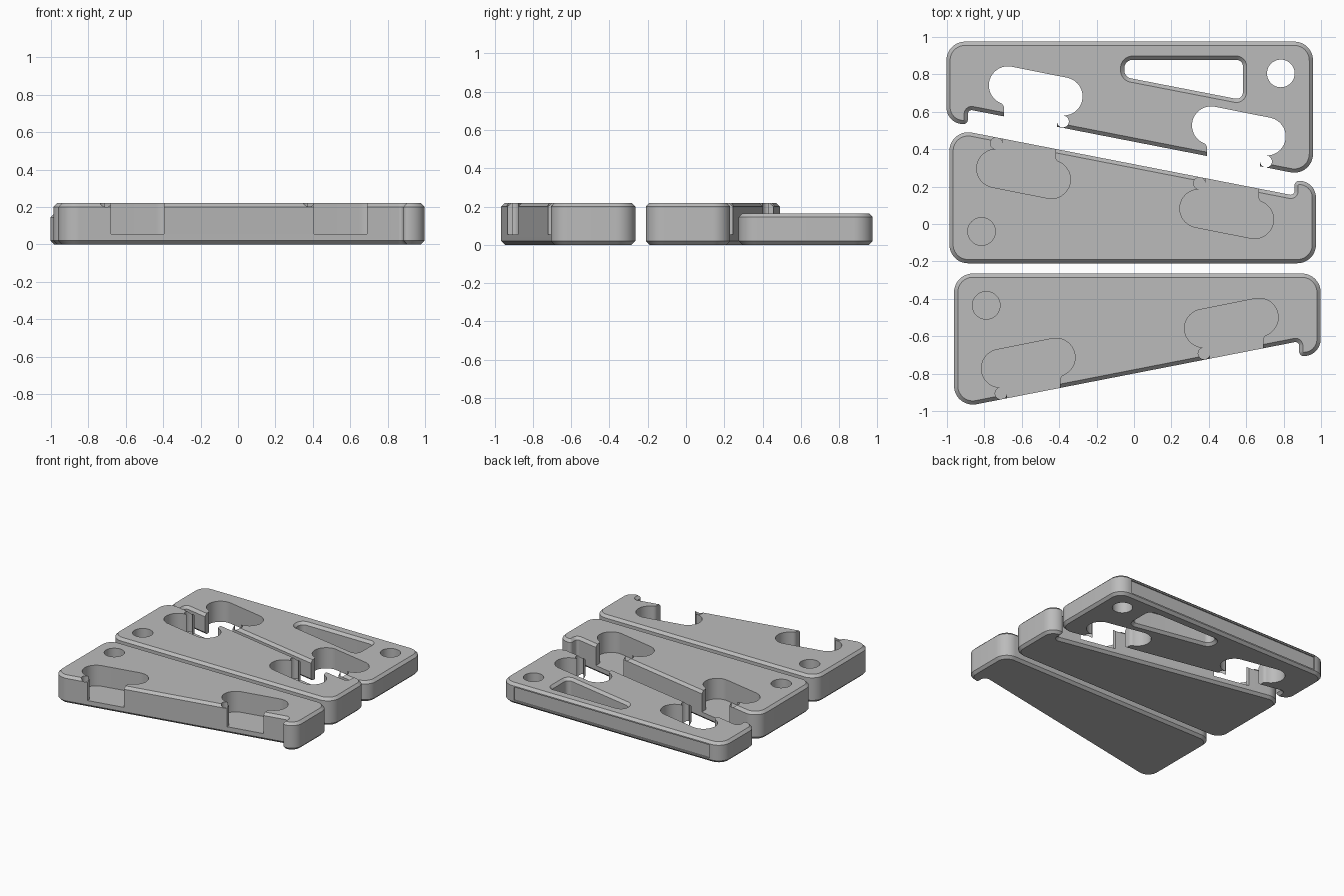
import bpy, bmesh, math
from mathutils import Matrix, Vector

if "Cube" in bpy.data.objects:
    bpy.data.objects.remove(bpy.data.objects["Cube"])

BEVEL, FLOOR, HEIGHT = 0.02, 0.055, 0.22
grey = bpy.data.materials.new("light_grey")
grey.diffuse_color = (0.5, 0.5, 0.5, 1)
grey.use_nodes = True
grey.node_tree.nodes["Principled BSDF"].inputs["Base Color"].default_value = grey.diffuse_color


def arc(c, r, a0, a1, n=12):
    return [(c[0] + r * math.cos(a0 + (a1 - a0) * i / n),
             c[1] + r * math.sin(a0 + (a1 - a0) * i / n)) for i in range(n + 1)]


def rounded(corners, inset=0.0):
    """Counter-clockwise (x, y, radius) corners -> filleted loop, moved inward by inset."""
    pts = [Vector(c[:2]) for c in corners]
    out = []
    for i, p in enumerate(pts):
        u = (p - pts[i - 1]).normalized()
        v = (pts[(i + 1) % len(pts)] - p).normalized()
        turn = u.x * v.y - u.y * v.x
        s = 1 if turn > 0 else -1
        nu, nv = Vector((-u.y, u.x)), Vector((-v.y, v.x))
        mid = (nu + nv) / (1 + nu.dot(nv))
        r = corners[i][2]
        c = p + mid * r * s                      # fillet centre stays put when inset
        a0 = math.atan2(-s * nu.y, -s * nu.x)
        out += arc(c, r - s * inset, a0, a0 + s * math.acos(max(-1, min(1, u.dot(v)))))
    return out


def loft(name, layers, matrix):
    """Solid from equal-length loops given as (z, loop)."""
    bm = bmesh.new()
    rings = [[bm.verts.new(matrix @ Vector((x, y, z))) for x, y in loop] for z, loop in layers]
    n = len(rings[0])
    bm.faces.new(rings[0])
    bm.faces.new(rings[-1])
    for a, b in zip(rings, rings[1:]):
        for i in range(n):
            bm.faces.new((a[i], a[(i + 1) % n], b[(i + 1) % n], b[i]))
    bmesh.ops.recalc_face_normals(bm, faces=bm.faces)
    me = bpy.data.meshes.new(name)
    bm.to_mesh(me)
    bm.free()
    ob = bpy.data.objects.new(name, me)
    me.materials.append(grey)
    bpy.context.collection.objects.link(ob)
    return ob


def cut(ob, cutter):
    cutter.hide_render = True
    mod = ob.modifiers.new("cut", 'BOOLEAN')
    mod.operation, mod.solver, mod.object = 'DIFFERENCE', 'EXACT', cutter
    bpy.context.view_layer.objects.active = ob
    bpy.ops.object.modifier_apply(modifier=mod.name)
    bpy.data.objects.remove(cutter)


# Wedge outline with a small hook at the narrow end
OUTLINE = [(-0.962, -0.265, 0.1), (-0.962, -0.987, 0.1), (0.883, -0.627, 0.02),
           (0.883, -0.706, 0.025), (0.998, -0.706, 0.09), (0.998, -0.265, 0.1)]
# Tapered window of the thin plate, in final position
WINDOW = [(-0.072, 0.898, 0.065), (-0.072, 0.769, 0.065),
          (0.602, 0.638, 0.055), (0.602, 0.898, 0.055)]


def pocket(dx, dy):
    """Tilted slot with a flared neck opening through the slanted edge."""
    r, rf = 0.102, 0.032
    right, left = (0.669 + dx, -0.499 + dy), (0.372 + dx, -0.558 + dy)
    wr, wl = 0.69 + dx, 0.407 + dx
    tau = 2 * math.pi
    # fillet centres between the neck walls and the slot ends
    fx = wr + rf
    fr = (fx, right[1] - math.sqrt((r + rf) ** 2 - (fx - right[0]) ** 2))
    fx = wl - rf
    fl = (fx, left[1] - math.sqrt((r + rf) ** 2 - (fx - left[0]) ** 2))
    ar = math.atan2(fr[1] - right[1], fr[0] - right[0])
    al = math.atan2(fl[1] - left[1], fl[0] - left[0]) + tau
    top = math.atan2(right[1] - left[1], right[0] - left[0]) + math.pi / 2
    bottom = left[1] - 0.4
    return ([(wr, bottom)] + arc(fr, rf, math.pi, ar + math.pi)
            + arc(right, r, ar, top, 24)[1:] + arc(left, r, top, al, 24)
            + arc(fl, rf, al - math.pi, 0 if al < math.pi else tau)[1:] + [(wl, bottom)])


def plate(name, matrix, height, floor):
    b = BEVEL
    small, full = rounded(OUTLINE, b), rounded(OUTLINE)
    ob = loft(name, [(0, small), (b, full), (height - b, full), (height, small)], matrix)
    hole = arc((-0.79, -0.435), 0.074, 0, 2 * math.pi, 48)[:-1]
    for loop in (pocket(0, 0), pocket(-1.086, -0.214), hole):
        cut(ob, loft("cutter", [(floor, loop), (0.4, loop)], matrix))
    return ob


def mirrored(sx, sy, x, y):
    return Matrix.Translation((x, y, 0)) @ Matrix.Diagonal((sx, sy, 1, 1))


# Two thick plates with blind pockets, one thin plate cut right through
front_plate = plate("front_plate", Matrix.Identity(4), HEIGHT, FLOOR)
middle_plate = plate("middle_plate", mirrored(1, -1, -0.025, -0.475), HEIGHT, FLOOR)
thin = HEIGHT - FLOOR
back_plate = plate("back_plate", mirrored(-1, 1, -0.005, 1.24), thin, -0.2)

# Chamfered window
b = BEVEL
inner, outer = rounded(WINDOW, b), rounded(WINDOW, -b)
cut(back_plate, loft("window_cutter", [(-b, outer), (b, inner), (thin - b, inner),
                                       (thin + b, outer)], Matrix.Identity(4)))
# Shallow panel recess along the back edge
panel = [(-0.89, 0.965), (0.84, 0.965), (0.84, 1.1), (-0.89, 1.1)]
cut(back_plate, loft("panel_cutter", [(0.03, panel), (0.135, panel)], Matrix.Identity(4)))

for ob in (front_plate, middle_plate, back_plate):
    bpy.ops.object.select_all(action='DESELECT')
    ob.select_set(True)
    bpy.context.view_layer.objects.active = ob
    bpy.ops.object.shade_smooth_by_angle(angle=math.radians(30))
